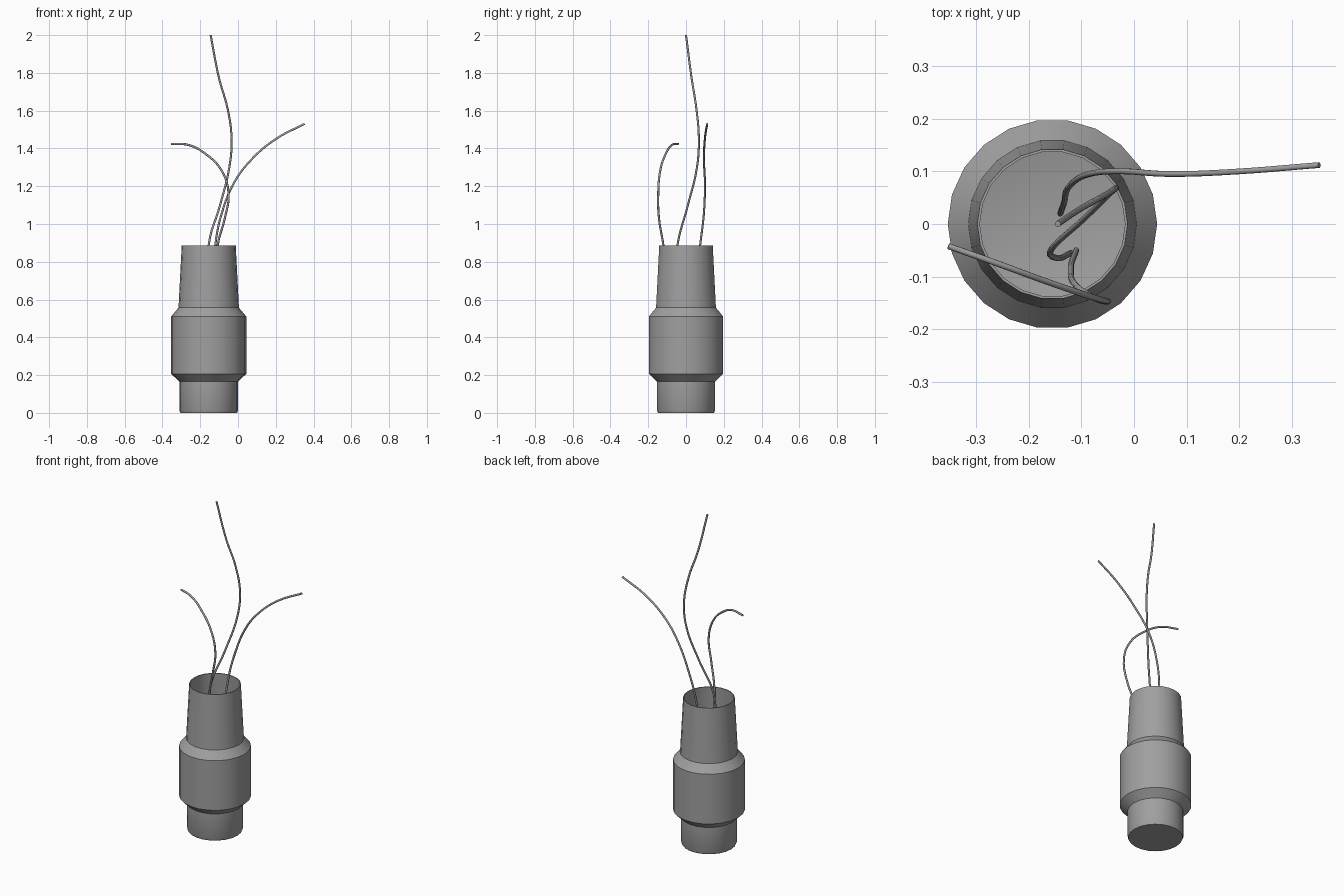
import bpy, bmesh, math
from mathutils import Matrix, Vector

cube = bpy.data.objects.get("Cube")
if cube:
    bpy.data.objects.remove(cube)


def material(name, rgb):
    m = bpy.data.materials.new(name)
    m.use_nodes = True
    m.diffuse_color = (*rgb, 1)
    m.node_tree.nodes["Principled BSDF"].inputs["Base Color"].default_value = (*rgb, 1)
    return m


grey = material("mid grey", (0.35, 0.35, 0.35))
CENTRE_X = -0.155
SIDES = 22
WALL = 0.005


def activate(obj):
    bpy.ops.object.select_all(action="DESELECT")
    obj.select_set(True)
    bpy.context.view_layer.objects.active = obj


# Vase: thin-walled turned shell, open at the top
outer = [(0.15, 0), (0.155, 0.012), (0.155, 0.165), (0.199, 0.207),
         (0.199, 0.51), (0.16, 0.557), (0.143, 0.887)]
inner = [(r - WALL, max(z, 0.01)) for r, z in reversed(outer)]
bm = bmesh.new()
rings = []
for r, z in outer + inner:
    rings.append([bm.verts.new((r * math.cos(a), r * math.sin(a), z))
                  for a in (math.tau * i / SIDES for i in range(SIDES))])
for low, high in zip(rings, rings[1:]):
    for i in range(SIDES):
        j = (i + 1) % SIDES
        bm.faces.new((low[i], low[j], high[j], high[i]))
bm.faces.new(rings[0][::-1])
bm.faces.new(rings[-1])
bm.transform(Matrix.Translation((CENTRE_X, 0, 0)))
bmesh.ops.recalc_face_normals(bm, faces=bm.faces)
mesh = bpy.data.meshes.new("vase")
bm.to_mesh(mesh)
bm.free()
vase = bpy.data.objects.new("vase", mesh)
bpy.context.collection.objects.link(vase)
mesh.materials.append(grey)
activate(vase)
bpy.ops.object.shade_smooth_by_angle(angle=math.radians(30))


# Stems: round bevelled curves rising from inside the vase
def stem(name, points):
    data = bpy.data.curves.new(name, "CURVE")
    data.dimensions = "3D"
    data.bevel_depth = 0.0058
    data.bevel_resolution = 2
    data.resolution_u = 6
    data.use_fill_caps = True
    spline = data.splines.new("BEZIER")
    spline.bezier_points.add(len(points) - 1)
    for bp, co in zip(spline.bezier_points, points):
        bp.co = Vector(co)
        bp.handle_left_type = bp.handle_right_type = "AUTO"
    obj = bpy.data.objects.new(name, data)
    bpy.context.collection.objects.link(obj)
    data.materials.append(grey)
    activate(obj)
    bpy.ops.object.convert(target="MESH")
    bpy.ops.object.shade_smooth_by_angle(angle=math.radians(50))


stem("tall_stem", [(-0.12, -0.055, 0.3), (-0.145, -0.065, 0.6), (-0.155, -0.045, 0.89),
                   (-0.095, 0.01, 1.1), (-0.046, 0.058, 1.3), (-0.034, 0.068, 1.45),
                   (-0.055, 0.055, 1.61), (-0.1, 0.03, 1.77), (-0.145, 0, 2)])
stem("left_stem", [(-0.14, 0.02, 0.3), (-0.133, 0.04, 0.6), (-0.12, 0.075, 0.89),
                   (-0.085, 0.095, 1.06), (-0.02, 0.1, 1.22), (0.07, 0.095, 1.34),
                   (0.2, 0.1, 1.45), (0.352, 0.112, 1.53)])
stem("right_stem", [(-0.11, -0.05, 0.3), (-0.12, -0.085, 0.6), (-0.107, -0.12, 0.89),
                    (-0.07, -0.143, 1.03), (-0.05, -0.147, 1.16), (-0.085, -0.137, 1.28),
                    (-0.17, -0.108, 1.37), (-0.26, -0.075, 1.418), (-0.353, -0.042, 1.424)])
